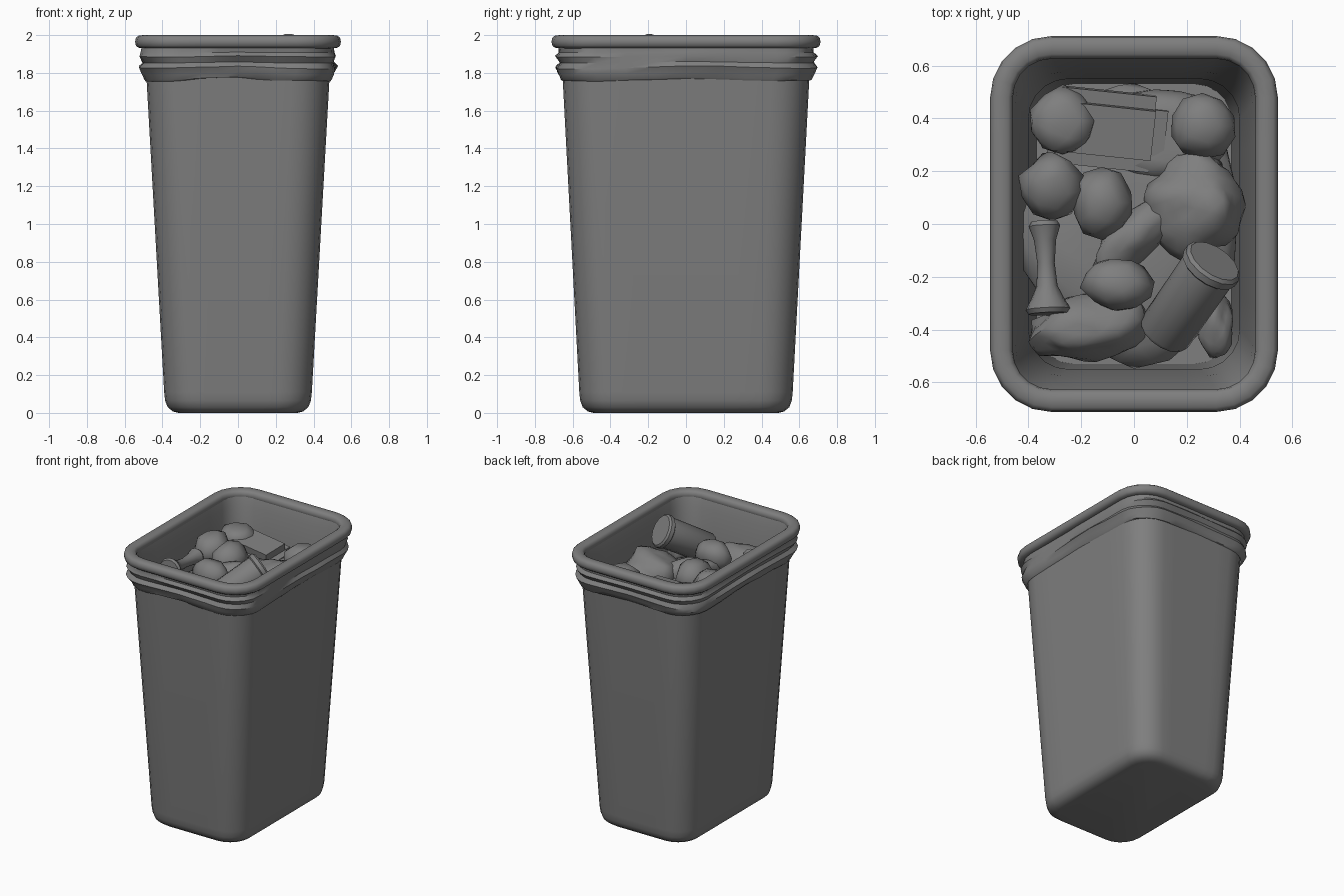
import bpy, bmesh, math
from mathutils import Vector, Euler, noise

old = bpy.data.objects.get("Cube")
if old:
    bpy.data.objects.remove(old, do_unlink=True)

# One grey for everything
grey = bpy.data.materials.new("plain_grey")
grey.use_nodes = True
color = (0.21, 0.21, 0.21, 1)
grey.diffuse_color = color
grey.node_tree.nodes["Principled BSDF"].inputs["Base Color"].default_value = color


def finish(name, bm, angle=45):
    bmesh.ops.recalc_face_normals(bm, faces=bm.faces)
    mesh = bpy.data.meshes.new(name)
    bm.to_mesh(mesh)
    bm.free()
    mesh.materials.append(grey)
    obj = bpy.data.objects.new(name, mesh)
    bpy.context.collection.objects.link(obj)
    bpy.ops.object.select_all(action='DESELECT')
    obj.select_set(True)
    bpy.context.view_layer.objects.active = obj
    bpy.ops.object.shade_smooth_by_angle(angle=math.radians(angle))
    return obj


def rounded_ring(hx, hy, r, z, corner=5, straight=6):
    """Rounded rectangle, with extra points along its straight sides."""
    pts = []
    for q, (sx, sy) in enumerate(((1, 1), (-1, 1), (-1, -1), (1, -1))):
        for i in range(corner + 1):
            a = math.pi / 2 * (q + i / corner)
            pts.append(Vector((sx * (hx - r) + r * math.cos(a),
                               sy * (hy - r) + r * math.sin(a), z)))
    out = []
    for i, p in enumerate(pts):
        out.append(p)
        if i % (corner + 1) == corner:
            nxt = pts[(i + 1) % len(pts)]
            out += [p.lerp(nxt, k / straight) for k in range(1, straight)]
    return out


def loft(bm, rings, cap_start=False, cap_end=False, closed=False):
    rows = [[bm.verts.new(p) for p in ring] for ring in rings]
    pairs = list(zip(rows, rows[1:]))
    if closed:
        pairs.append((rows[-1], rows[0]))
    for a, b in pairs:
        for i in range(len(a)):
            j = (i + 1) % len(a)
            bm.faces.new((a[i], a[j], b[j], b[i]))
    if cap_start:
        bm.faces.new(rows[0])
    if cap_end:
        bm.faces.new(rows[-1])


# Bin body with rounded foot
bm = bmesh.new()
foot = [(0.315, 0.49, 0.13, 0), (0.345, 0.52, 0.15, 0.008), (0.372, 0.547, 0.16, 0.03),
        (0.386, 0.56, 0.17, 0.065), (0.391, 0.565, 0.17, 0.11), (0.494, 0.662, 0.2, 1.94)]
loft(bm, [rounded_ring(*f) for f in foot], cap_start=True)
finish("bin_body", bm, 60)

# Rolled rim
bm = bmesh.new()
rim = []
for k in range(12):
    a = 2 * math.pi * k / 12
    c, s = math.cos(a), math.sin(a)
    off = 0.043 * math.copysign(abs(c) ** 0.75, c)
    rim.append(rounded_ring(0.502 + off, 0.669 + off, 0.19 + off,
                            1.965 + 0.035 * math.copysign(abs(s) ** 0.75, s)))
loft(bm, rim, closed=True)
finish("rim", bm, 80)

# Liner inside the bin
bm = bmesh.new()
inner = [(0.465, 0.632, 0.16, 1.965), (0.45, 0.61, 0.15, 1.9), (0.425, 0.575, 0.15, 1.68),
         (0.40, 0.55, 0.15, 1.4), (0.37, 0.53, 0.14, 0.06)]
loft(bm, [rounded_ring(*f) for f in inner], cap_end=True)
finish("inner_liner", bm, 60)

# Folded bag edge hanging below the rim
bm = bmesh.new()
folds = [(0.489, 0.656, 1.775), (0.496, 0.664, 1.779), (0.506, 0.676, 1.805),
         (0.516, 0.688, 1.835), (0.503, 0.671, 1.86), (0.516, 0.688, 1.89),
         (0.507, 0.675, 1.91), (0.508, 0.676, 1.945)]
skirt = []
for k, (hx, hy, z) in enumerate(folds):
    ring = rounded_ring(hx, hy, 0.2, z)
    for p in ring:
        corner = abs(p.x * p.y) / 0.3
        wave = noise.noise(Vector((p.x * 3.5, p.y * 3.5, k * 0.9)))
        if 1 < k < 7:
            out = Vector((p.x, p.y, 0)).normalized()
            p += out * max(-0.006, 0.02 * wave)
        p.z += (0.012 * wave - 0.022 * corner) * (1 - k / 7)
    skirt.append(ring)
loft(bm, skirt)
finish("bag_fold", bm, 35)


def lump(name, loc, size, rot=(0, 0, 0), rough=0.12, flat=1.0, freq=1.5, detail=3):
    """Crumpled ball; flat below 1 slices its top level."""
    bm = bmesh.new()
    bmesh.ops.create_icosphere(bm, subdivisions=detail, radius=1)
    seed = Vector(loc) * 9
    turn = Euler([math.radians(a) for a in rot]).to_matrix()
    for v in bm.verts:
        p = v.co * (1 + rough * noise.noise(v.co * freq + seed))
        p.z = min(p.z, flat)
        v.co = turn @ Vector([a * b for a, b in zip(p, size)]) + Vector(loc)
    return finish(name, bm, 50)


def spool(name, start, end, profile, sides=14):
    """Turned shape along an axis from (fraction, radius) pairs."""
    start, end = Vector(start), Vector(end)
    axis = end - start
    q = axis.to_track_quat('Z', 'Y')
    bm = bmesh.new()
    rings = []
    for t, r in profile:
        rings.append([start + axis * t + q @ Vector((r * math.cos(2 * math.pi * i / sides),
                      r * math.sin(2 * math.pi * i / sides), 0)) for i in range(sides)])
    loft(bm, rings, cap_start=True, cap_end=True)
    return finish(name, bm, 40)


# Base of the rubbish heap
lump("rubbish_base", (0, 0, 1.60), (0.40, 0.50, 0.14), rough=0.15, flat=0.8)
lump("rubbish_back", (0.08, 0.33, 1.64), (0.29, 0.18, 0.14), rough=0.1, flat=0.7)

# Stuffed bags and crumpled paper
lump("large_bag", (0.22, 0.08, 1.70), (0.19, 0.20, 0.17), (8, -10, -15), rough=0.3)
lump("bag_tail", (0.02, -0.03, 1.70), (0.22, 0.09, 0.12), (0, 12, 40), rough=0.2)
lump("front_bag", (-0.16, -0.39, 1.69), (0.23, 0.12, 0.13), (0, 0, 8), rough=0.3)
lump("small_paper", (0.31, -0.38, 1.69), (0.07, 0.12, 0.09), rough=0.25)
lump("paper_ball_back_right", (-0.27, 0.39, 1.77), (0.125, 0.13, 0.11), rough=0.15, flat=0.75, detail=2)
lump("paper_ball_back_left", (0.26, 0.37, 1.76), (0.125, 0.125, 0.11), rough=0.15, flat=0.85, detail=2)
lump("paper_ball_middle", (-0.12, 0.08, 1.77), (0.12, 0.14, 0.12), rough=0.15, detail=2)
lump("paper_ball_side", (-0.31, 0.14, 1.78), (0.12, 0.13, 0.12), (15, 0, 0), rough=0.2, flat=0.8, detail=2)
lump("paper_ball_front", (-0.06, -0.23, 1.79), (0.14, 0.10, 0.12), (-15, 0, -8), rough=0.15, flat=0.8, detail=2)

# Flattened carton
bm = bmesh.new()
bmesh.ops.create_cube(bm, size=1)
turn = Euler((math.radians(6), math.radians(4), math.radians(-6))).to_matrix()
for v in bm.verts:
    v.co = turn @ Vector((v.co.x * 0.46, v.co.y * 0.29, v.co.z * 0.16)) + Vector((-0.11, 0.36, 1.73))
bmesh.ops.bevel(bm, geom=bm.edges[:], offset=0.05, segments=2, affect='EDGES')
finish("carton", bm)

# Leaning cup with a lid
spool("cup", (0.11, -0.42, 1.72), (0.305, -0.14, 1.91),
      [(0, 0.095), (0.04, 0.105), (0.88, 0.108), (0.9, 0.118), (0.97, 0.118), (1, 0.105)])

# Eaten core with flared ends
spool("fruit_core", (-0.34, 0.01, 1.76), (-0.325, -0.34, 1.79),
      [(0, 0.05), (0.05, 0.06), (0.2, 0.042), (0.45, 0.033), (0.7, 0.04), (0.85, 0.065), (0.95, 0.085), (1, 0.075)])
